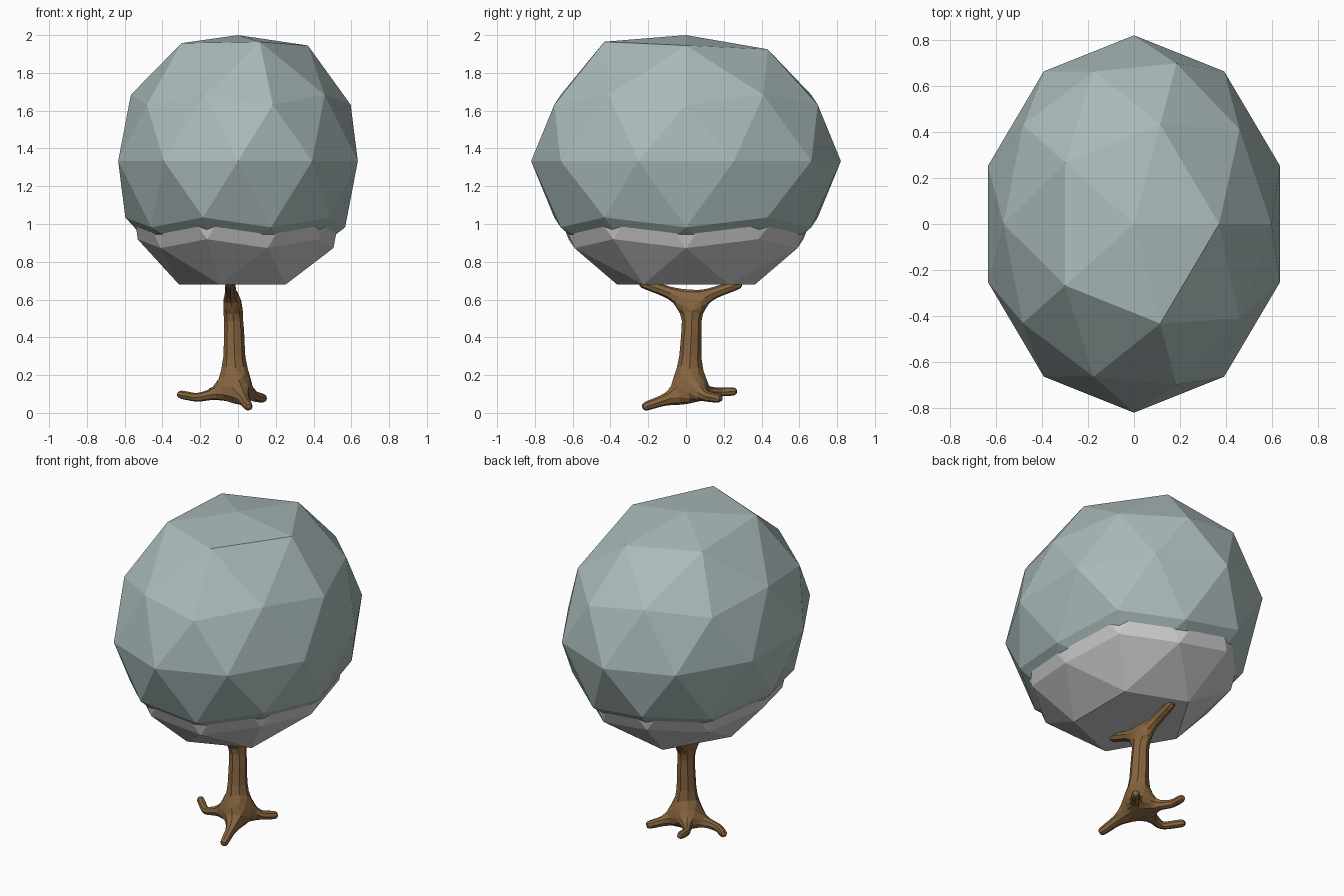
import bpy, bmesh, math

if "Cube" in bpy.data.objects:
    bpy.data.objects.remove(bpy.data.objects["Cube"])


def material(name, rgb):
    m = bpy.data.materials.new(name)
    m.diffuse_color = (*rgb, 1)
    m.use_nodes = True
    m.node_tree.nodes["Principled BSDF"].inputs["Base Color"].default_value = m.diffuse_color
    return m


def add_object(name, mesh, mat=None):
    ob = bpy.data.objects.new(name, mesh)
    bpy.context.collection.objects.link(ob)
    if mat:
        mesh.materials.append(mat)
    return ob


def foliage(name, radii, centre_z, mat, reshape):
    """Faceted ball; reshape edits single vertices after scaling."""
    bm = bmesh.new()
    bmesh.ops.create_icosphere(bm, subdivisions=2, radius=1)
    for v in bm.verts:
        unit = v.co.copy()
        v.co = (unit.x * radii[0], unit.y * radii[1], centre_z + unit.z * radii[2])
        reshape(v, unit)
    mesh = bpy.data.meshes.new(name)
    bm.to_mesh(mesh)
    bm.free()
    return add_object(name, mesh, mat)


# Upper foliage: the ring under the crown is pushed up, the underside flattened
def crown_shape(v, u):
    if 0.8 < u.z < 0.9:
        v.co.x *= 1.055
        v.co.y *= 1.055
        v.co.z = 1.945 - 0.04 * u.y
    elif u.z < -0.9:
        v.co.z = 0.76


# Lower foliage: smaller ball with a flat bottom
def base_shape(v, u):
    if u.z < -0.9:
        v.co.z = 0.685


foliage("upper_foliage", (0.667, 0.82, 0.667), 1.333,
        material("leaf", (0.40, 0.49, 0.49)), crown_shape)
foliage("lower_foliage", (0.594, 0.73, 0.594), 1.185, None, base_shape)

# Trunk, forked branches and roots: one skinned skeleton, (x, y, z, radius)
trunk = [(-0.01, 0.01, 0.11, 0.1), (-0.02, 0.02, 0.25, 0.068),
         (-0.02, 0.03, 0.45, 0.058), (-0.03, 0.03, 0.59, 0.058)]
limbs = [
    (3, [(-0.04, -0.11, 0.645, 0.034), (-0.04, -0.25, 0.695, 0.03)]),   # front branch
    (3, [(-0.04, 0.16, 0.64, 0.034), (-0.04, 0.30, 0.69, 0.03)]),       # back branch
    (0, [(0.03, -0.11, 0.07, 0.034), (0.06, -0.235, 0.027, 0.026)]),    # front root
    (0, [(0.07, 0.09, 0.09, 0.034), (0.145, 0.19, 0.075, 0.026)]),      # right root
    (0, [(-0.13, 0.0, 0.10, 0.034), (-0.215, -0.015, 0.08, 0.026),
         (-0.32, 0.08, 0.10, 0.026)]),                                  # left root
    (0, [(-0.08, 0.11, 0.11, 0.034), (-0.135, 0.18, 0.11, 0.026),
         (-0.14, 0.275, 0.115, 0.026)]),                                # back root
]
points = list(trunk)
edges = [(i, i + 1) for i in range(len(trunk) - 1)]
for start, path in limbs:
    previous = start
    for p in path:
        points.append(p)
        edges.append((previous, len(points) - 1))
        previous = len(points) - 1
mesh = bpy.data.meshes.new("trunk")
mesh.from_pydata([p[:3] for p in points], edges, [])
tree = add_object("trunk", mesh, material("bark", (0.24, 0.13, 0.05)))
skin = tree.modifiers.new("skin", 'SKIN')
skin.use_smooth_shade = False
skin.branch_smoothing = 0.3
for i, (p, data) in enumerate(zip(points, mesh.skin_vertices[0].data if mesh.skin_vertices else [])):
    data.radius = (p[3] * 0.95, p[3] * 0.95)
    data.use_root = i == 0
tree.modifiers.new("rounding", 'SUBSURF').levels = 1
tree.modifiers["rounding"].render_levels = 1
